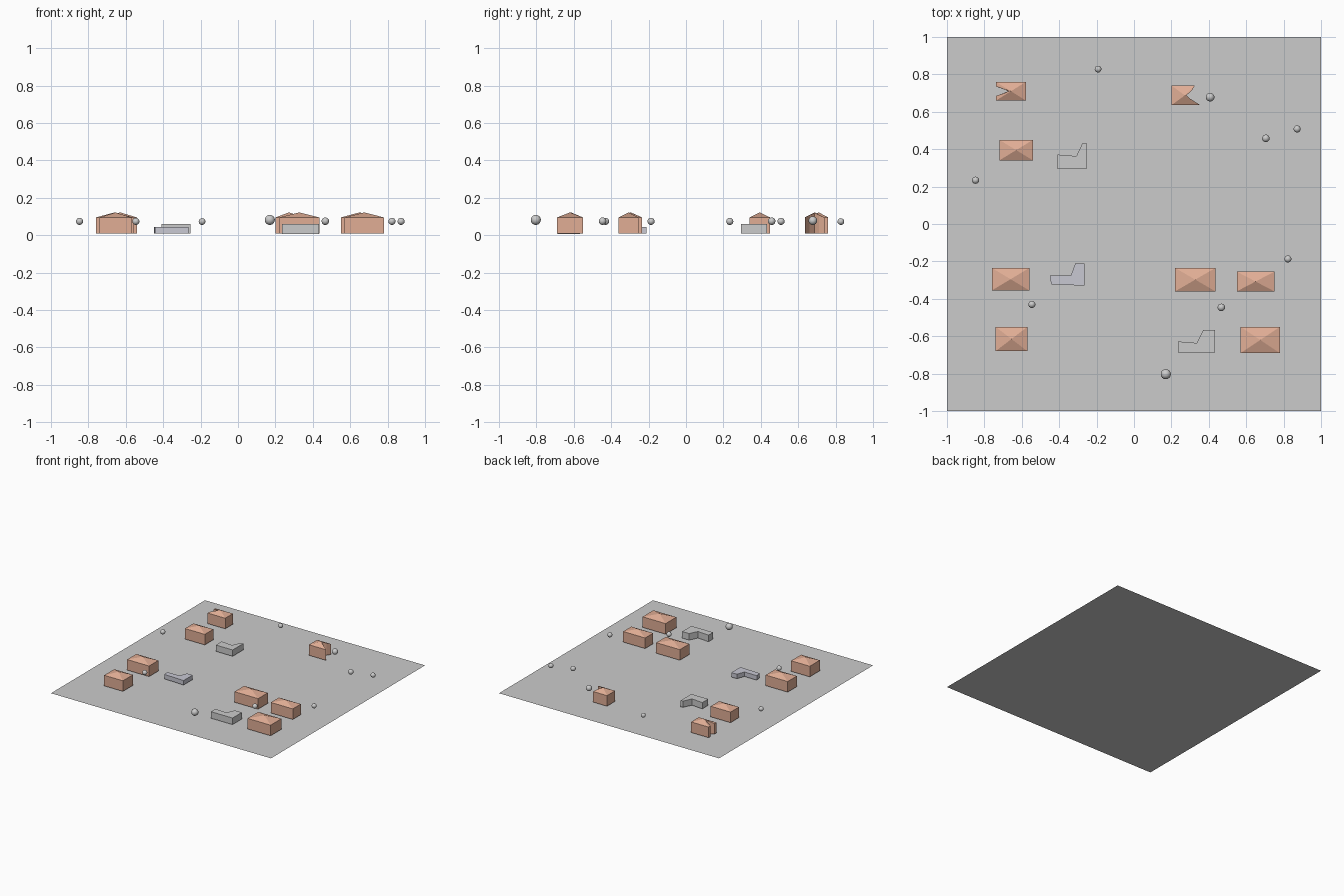
import bpy, bmesh

if "Cube" in bpy.data.objects:
    bpy.data.objects.remove(bpy.data.objects["Cube"])


def material(name, rgb):
    m = bpy.data.materials.new(name)
    m.diffuse_color = (*rgb, 1)
    m.use_nodes = True
    m.node_tree.nodes["Principled BSDF"].inputs["Base Color"].default_value = m.diffuse_color
    return m


brick = material("terracotta", (0.75, 0.42, 0.30))
slate = material("blue_grey", (0.58, 0.58, 0.65))


def block(name, outline, z0, z1, apex=None, lift=None, mat=None):
    """Extruded outline (counter-clockwise); flat top, or a roof fanned to an apex.
    lift maps an outline index to extra eave height."""
    bm = bmesh.new()
    low = [bm.verts.new((x, y, z0)) for x, y in outline]
    top = [bm.verts.new((x, y, z1 + (lift or {}).get(i, 0))) for i, (x, y) in enumerate(outline)]
    n = len(outline)
    bm.faces.new(low[::-1])
    for i in range(n):
        j = (i + 1) % n
        bm.faces.new((low[i], low[j], top[j], top[i]))
    if apex:
        tip = bm.verts.new(apex)
        for i in range(n):
            bm.faces.new((top[i], top[(i + 1) % n], tip))
    else:
        bm.faces.new(top)
    me = bpy.data.meshes.new(name)
    bm.to_mesh(me)
    bm.free()
    ob = bpy.data.objects.new(name, me)
    bpy.context.collection.objects.link(ob)
    if mat:
        me.materials.append(mat)
    return ob


# Ground sheet
bpy.ops.mesh.primitive_plane_add(size=2)
bpy.context.object.name = "ground"

# Houses with low pyramid roofs: x0, x1, y0, y1
BASE, EAVE, PEAK = 0.008, 0.095, 0.122
houses = [
    (-0.72, -0.54, 0.34, 0.45),
    (-0.76, -0.56, -0.355, -0.235),
    (-0.74, -0.57, -0.68, -0.55),
    (0.22, 0.435, -0.36, -0.235),
    (0.55, 0.75, -0.36, -0.255),
    (0.57, 0.78, -0.69, -0.55),
]
for i, (x0, x1, y0, y1) in enumerate(houses):
    block(f"house_{i + 1}", [(x0, y0), (x1, y0), (x1, y1), (x0, y1)], BASE, EAVE,
          ((x0 + x1) / 2, (y0 + y1) / 2, PEAK), mat=brick)

# Two houses with a notched end
block("notched_house_west",
      [(-0.738, 0.66), (-0.578, 0.66), (-0.578, 0.76), (-0.738, 0.76),
       (-0.738, 0.735), (-0.70, 0.722), (-0.674, 0.71), (-0.70, 0.698), (-0.738, 0.685)],
      BASE, EAVE, (-0.658, 0.71, PEAK), {5: 0.01, 6: 0.023, 7: 0.01}, brick)
block("notched_house_east",
      [(0.20, 0.635), (0.355, 0.635), (0.31, 0.66), (0.28, 0.688),
       (0.308, 0.712), (0.325, 0.74), (0.20, 0.74)],
      BASE, EAVE, (0.272, 0.688, PEAK), {2: 0.008, 3: 0.024, 4: 0.012}, brick)

# L-shaped outbuildings
block("outbuilding_north",
      [(-0.408, 0.295), (-0.255, 0.295), (-0.255, 0.433), (-0.275, 0.433),
       (-0.308, 0.363), (-0.408, 0.371)], 0.008, 0.06)
block("outbuilding_west",
      [(-0.443, -0.322), (-0.264, -0.33), (-0.264, -0.212), (-0.314, -0.212),
       (-0.338, -0.276), (-0.45, -0.276)], 0.008, 0.045, mat=slate)
block("outbuilding_south",
      [(0.235, -0.688), (0.432, -0.688), (0.432, -0.568), (0.37, -0.568),
       (0.336, -0.636), (0.235, -0.628)], 0.006, 0.06)

# Round tree crowns: x, y, radius
crowns = [
    (-0.192, 0.828, 0.018), (0.407, 0.678, 0.023), (0.705, 0.458, 0.02),
    (0.872, 0.508, 0.019), (-0.847, 0.234, 0.019), (-0.546, -0.43, 0.019),
    (0.467, -0.446, 0.02), (0.823, -0.187, 0.019), (0.17, -0.803, 0.027),
]
for i, (x, y, r) in enumerate(crowns):
    bpy.ops.mesh.primitive_uv_sphere_add(segments=24, ring_count=12, radius=r,
                                         location=(x, y, 0.055 + r))
    bpy.context.object.name = f"tree_crown_{i + 1}"
    bpy.ops.object.shade_smooth()
